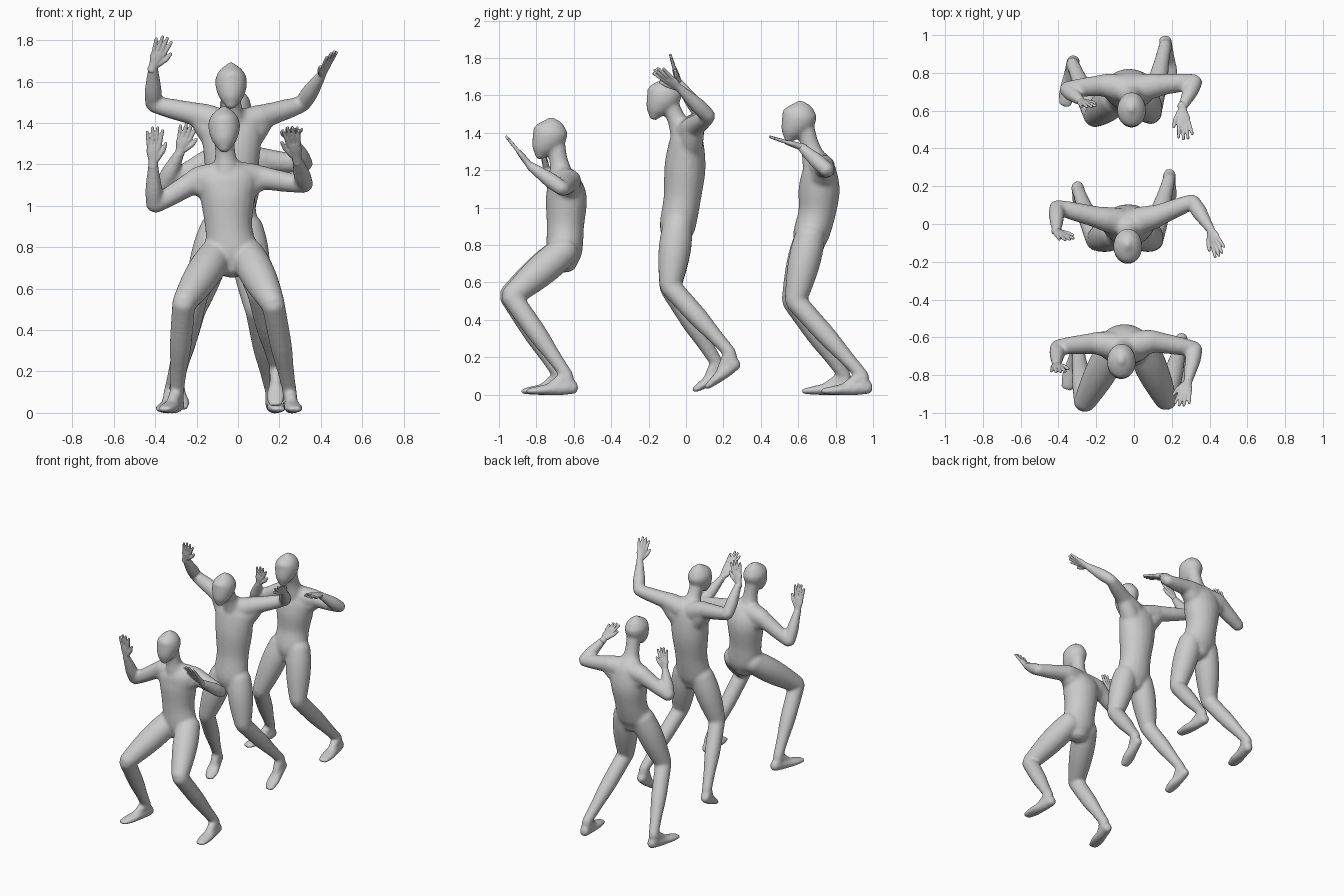
import bpy, bmesh, math
from mathutils import Vector as V

if "Cube" in bpy.data.objects:
    bpy.data.objects.remove(bpy.data.objects["Cube"])

SIDES = 20


def tube(bm, pts, radii, width=None):
    """Smooth closed tube through pts; radii are (half width, half depth) per point."""
    keys = [V((*p, *r)) for p, r in zip(pts, radii)]
    ext = [keys[0]] + keys + [keys[-1]]
    path = []
    for i in range(1, len(ext) - 2):
        a, b, c, d = ext[i - 1:i + 3]
        for k in range(5):
            t = k / 5
            path.append(0.5 * (2 * b + (c - a) * t + (2 * a - 5 * b + 4 * c - d) * t * t
                               + (3 * b - a - 3 * c + d) * t ** 3))
    path.append(keys[-1])

    def cap(key, out):
        rings = []
        for deg in (30, 55, 78):
            s, co = math.sin(math.radians(deg)), math.cos(math.radians(deg))
            p = V(key[:3]) + out * (0.7 * min(key[3], key[4]) * s)
            rings.append(V((*p, key[3] * co, key[4] * co)))
        return rings

    start = (V(path[0][:3]) - V(path[1][:3])).normalized()
    end = (V(path[-1][:3]) - V(path[-2][:3])).normalized()
    path = cap(path[0], start)[::-1] + path + cap(path[-1], end)
    main = (V(path[-1][:3]) - V(path[0][:3])).normalized()
    if width is None:
        width = V((1, 0, 0)) if abs(main.x) < 0.8 else V((0, 0, 1))
    rings = []
    for i, k in enumerate(path):
        lo, hi = path[max(i - 1, 0)], path[min(i + 1, len(path) - 1)]
        tan = (V(hi[:3]) - V(lo[:3])).normalized()
        u = (width - tan * width.dot(tan)).normalized()
        v = tan.cross(u)
        rings.append([bm.verts.new(V(k[:3]) + u * (k[3] * math.cos(a)) + v * (k[4] * math.sin(a)))
                      for a in (2 * math.pi * j / SIDES for j in range(SIDES))])
    for r, s in zip(rings, rings[1:]):
        for j in range(SIDES):
            n = (j + 1) % SIDES
            bm.faces.new((r[j], r[n], s[n], s[j]))
    bm.faces.new(rings[0][::-1])
    bm.faces.new(rings[-1])


def bone(bm, a, b, radii):
    """Straight round limb with evenly spaced radii."""
    n = len(radii) - 1
    tube(bm, [a.lerp(b, i / n) for i in range(n + 1)], [(r, r) for r in radii])


def finish(bm, name, voxel, smooth):
    """Fuse the overlapping tubes into one smooth skin."""
    bmesh.ops.recalc_face_normals(bm, faces=bm.faces)
    me = bpy.data.meshes.new(name)
    bm.to_mesh(me)
    bm.free()
    ob = bpy.data.objects.new(name, me)
    bpy.context.collection.objects.link(ob)
    m = ob.modifiers.new("fuse", 'REMESH')
    m.mode = 'VOXEL'
    m.voxel_size = voxel
    m.use_smooth_shade = True
    s = ob.modifiers.new("soften", 'SMOOTH')
    s.factor = 0.5
    s.iterations = smooth


def hand(name, wrist, tip, inner):
    bm = bmesh.new()
    d = tip - wrist
    size = d.length
    d.normalize()
    w = (inner - d * inner.dot(d)).normalized()
    at = lambda along, across: wrist + d * (along * size) + w * across
    # palm
    tube(bm, [at(-.1, 0), at(.1, 0), at(.3, 0), at(.47, 0)],
         [(.023, .022), (.025, .018), (.035, .016), (.034, .012)], w)
    # fingers
    for i, reach in zip((-1.5, -.5, .5, 1.5), (.84, .96, .97, .9)):
        bone(bm, at(.42, i * .016), at(reach, i * .025), (.0105, .0095, .0075))
    # thumb
    bone(bm, at(.12, .016), at(.36, .045), (.015, .012))
    bone(bm, at(.36, .045), at(.56, .056), (.012, .008))
    finish(bm, name, .004, 2)


def figure(name, head, spine, arms, legs):
    bm = bmesh.new()
    c = V(head)
    spine = [V(p) for p in spine]
    # head, from chin to crown
    tube(bm, [c + V((0, y, z)) for y, z in ((-.057, -.098), (-.045, -.065), (-.022, -.02), (-.004, .015), (0, .04),
                                            (.003, .064), (.004, .08), (.004, .09), (.004, .096))],
         [(.03, .028), (.055, .057), (.073, .081), (.077, .093), (.073, .091),
          (.06, .074), (.046, .057), (.033, .041), (.02, .025)], V((1, 0, 0)))
    # neck
    bone(bm, spine[-1] - V((0, 0, .03)), c + V((0, .03, -.04)), (.07, .05, .05))
    # torso, from crotch to neck base
    crotch = spine[0] + V((0, -.005, -.065))
    tube(bm, [crotch] + spine, [(.08, .075), (.122, .096), (.114, .1), (.134, .11), (.14, .088), (.078, .058)],
         V((1, 0, 0)))
    for side, (shoulder, elbow, wrist, tip, *spread) in zip(("left", "right"), arms):
        s, e, w, t = V(shoulder), V(elbow), V(wrist), V(tip)
        # shoulder, flank under the arm, upper arm, forearm
        bone(bm, spine[3].lerp(s, .4), s, (.075, .063))
        bone(bm, s.lerp(e, .12), spine[2].lerp(s, .3), (.05, .065, .07))
        bone(bm, s, e, (.06, .053, .048, .039))
        bone(bm, e, w, (.039, .042, .034, .024))
        inner = V(spread[0]) if spread else V((1 if side == "left" else -1, 0, 0))
        hand(f"{name}_{side}_hand", w, t, inner)
    for hip, knee, ankle, heel, toe in legs:
        h, k, a, b, t = V(hip), V(knee), V(ankle), V(heel), V(toe)
        # thigh, shin, foot
        bone(bm, h, k, (.08, .087, .084, .073, .058))
        bone(bm, k, a, (.056, .055, .052, .041, .034))
        bone(bm, a, b.lerp(t, .12), (.034, .036))
        bone(bm, a, b.lerp(t, .6), (.034, .03, .022))
        side = (t - b).cross(V((0, 0, 1))).normalized()
        tube(bm, [b, b.lerp(t, .35), b.lerp(t, .72), t],
             [(.034, .037), (.038, .036), (.046, .025), (.034, .015)], side)
    finish(bm, name + "_body", .009, 12)


figure("crouching_figure", (-.067, -.725, 1.375),
       [(-.03, -.65, .77), (-.045, -.645, .9), (-.05, -.64, 1.05), (-.05, -.655, 1.14), (-.055, -.665, 1.19)],
       [((-.19, -.63, 1.13), (-.405, -.65, 1.0), (-.41, -.745, 1.205), (-.4, -.785, 1.385)),
        ((.09, -.62, 1.14), (.325, -.66, 1.1), (.285, -.835, 1.225), (.25, -.965, 1.385))],
       [((-.1, -.645, .775), (-.262, -.945, .53), (-.295, -.675, .1), (-.29, -.635, .04), (-.355, -.87, .018)),
        ((.04, -.645, .775), (.17, -.935, .525), (.25, -.635, .1), (.25, -.6, .04), (.275, -.845, .018))])

figure("jumping_figure", (-.033, -.115, 1.585),
       [(-.03, -.045, .9), (-.03, -.02, 1.05), (-.03, -.005, 1.22), (-.03, 0, 1.37), (-.03, -.02, 1.44)],
       [((-.17, .03, 1.435), (-.41, .09, 1.49), (-.41, -.04, 1.67), (-.35, -.085, 1.82)),
        ((.115, .04, 1.43), (.31, .12, 1.49), (.405, -.03, 1.635), (.46, -.165, 1.745), (-1, 0, -1))],
       [((-.1, -.045, .9), (-.2, -.085, .57), (-.29, .165, .17), (-.3, .2, .125), (-.27, .045, .025)),
        ((.04, -.045, .9), (.1, -.085, .58), (.185, .235, .225), (.188, .264, .17), (.18, .11, .04))])

figure("stepping_figure", (-.013, .607, 1.465),
       [(-.03, .668, .85), (-.03, .7, .97), (-.025, .712, 1.1), (-.02, .71, 1.21), (-.018, .69, 1.27)],
       [((-.15, .735, 1.21), (-.36, .715, 1.1), (-.28, .65, 1.26), (-.235, .62, 1.4)),
        ((.125, .735, 1.22), (.325, .755, 1.2), (.255, .615, 1.325), (.275, .445, 1.38))],
       [((-.1, .665, .855), (-.21, .568, .5), (-.325, .85, .1), (-.32, .87, .04), (-.365, .63, .018)),
        ((.04, .665, .855), (.09, .585, .5), (.165, .945, .1), (.165, .975, .04), (.195, .73, .018))])
